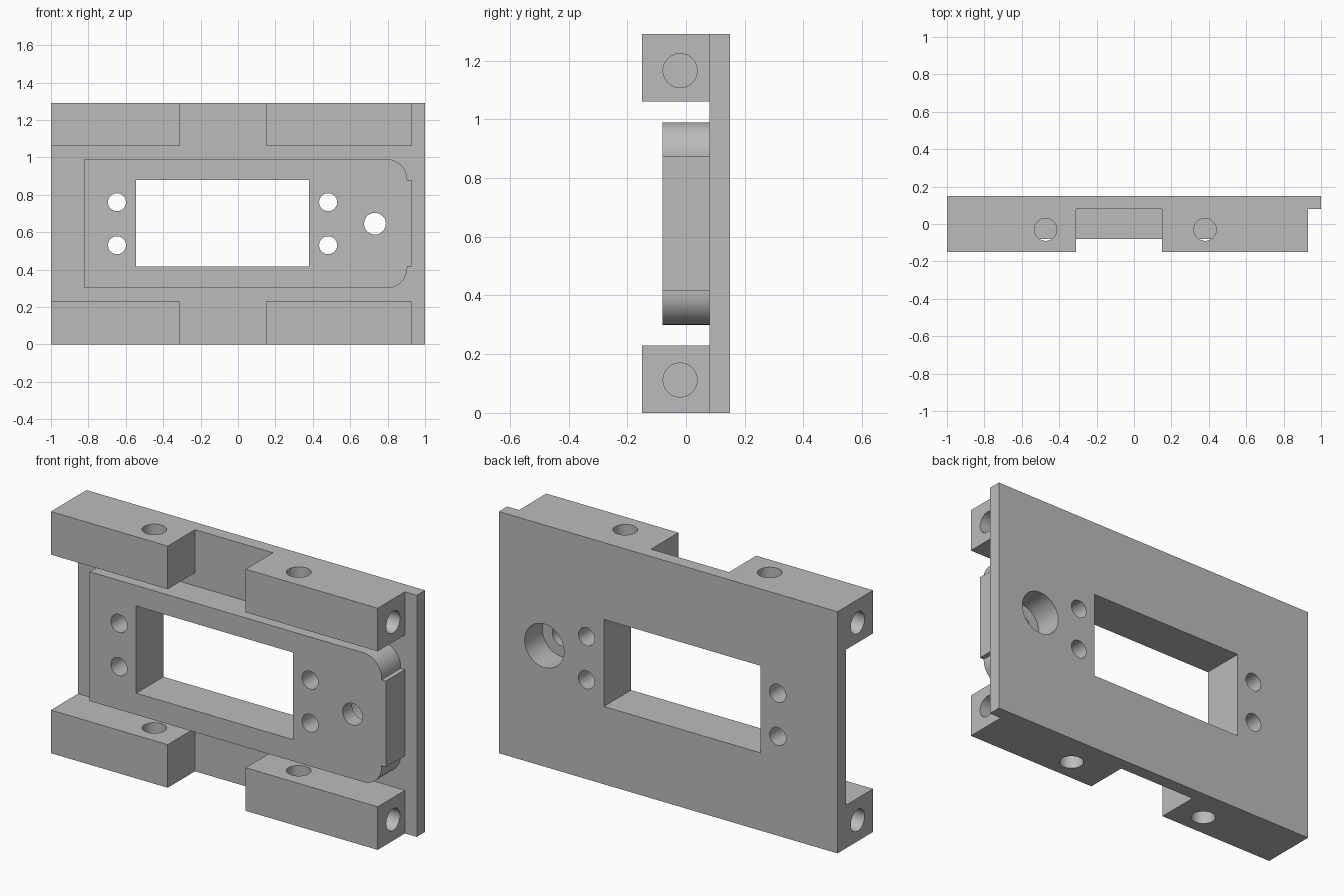
import bpy, math
from mathutils import Matrix, Vector

if "Cube" in bpy.data.objects:
    bpy.data.objects.remove(bpy.data.objects["Cube"], do_unlink=True)

grey = bpy.data.materials.new("plain grey")
grey.use_nodes = True
colour = (0.5, 0.5, 0.5, 1)
grey.diffuse_color = colour
grey.node_tree.nodes["Principled BSDF"].inputs["Base Color"].default_value = colour

HEIGHT, FRONT, BACK, STEP = 1.29, -0.15, 0.15, 0.08
MID = HEIGHT / 2


def prism(name, outline, y0, y1):
    """Extrude an x-z outline from y0 to y1."""
    n = len(outline)
    verts = [(x, y, z) for y in (y0, y1) for x, z in outline]
    faces = [tuple(range(n)), tuple(reversed(range(n, 2 * n)))]
    faces += [(i, i + n, (i + 1) % n + n, (i + 1) % n) for i in range(n)]
    mesh = bpy.data.meshes.new(name)
    mesh.from_pydata(verts, [], faces)
    mesh.materials.append(grey)
    ob = bpy.data.objects.new(name, mesh)
    bpy.context.collection.objects.link(ob)
    return ob


def box(name, x0, x1, y0, y1, z0, z1):
    return prism(name, [(x0, z0), (x1, z0), (x1, z1), (x0, z1)], y0, y1)


def rod(name, start, end, radius, sides=48):
    """Cylinder between two points, used as a drill."""
    a, b = Vector(start), Vector(end)
    ring = [(radius * math.cos(math.tau * i / sides),
             radius * math.sin(math.tau * i / sides)) for i in range(sides)]
    ob = prism(name, ring, 0, (b - a).length)
    turn = Vector((0, 1, 0)).rotation_difference(b - a).to_matrix().to_4x4()
    ob.data.transform(Matrix.Translation(a) @ turn)
    return ob


def combine(target, tool, operation):
    """Apply a boolean and discard the tool."""
    tool.hide_render = True
    mod = target.modifiers.new(operation.title(), 'BOOLEAN')
    mod.operation, mod.solver, mod.object = operation, 'EXACT', tool
    bpy.context.view_layer.objects.active = target
    bpy.ops.object.modifier_apply(modifier=mod.name)
    bpy.data.objects.remove(tool, do_unlink=True)


# Back plate
body = box("mounting_bracket", -1, 1, STEP, BACK, 0, HEIGHT)

# Four corner blocks along the bottom and top edges
for z0, z1 in ((0, 0.23), (1.06, HEIGHT)):
    for x0, x1 in ((-1, -0.31), (0.15, 0.93)):
        combine(body, box("corner_block", x0, x1, FRONT, 0.11, z0, z1), 'UNION')

# Raised central pad with rounded right corners and a shallow end tab
upper = [(0.93, 0.23), (0.905, 0.23)]
upper += [(0.795 + 0.11 * math.cos(a), 0.235 + 0.11 * math.sin(a))
          for a in (math.pi / 2 * i / 12 for i in range(13))]
upper.append((-0.82, 0.345))
outline = [(x, MID + z) for x, z in upper]
outline += [(x, MID - z) for x, z in reversed(upper)]
outline.reverse()
combine(body, prism("central_pad", outline, -0.08, 0.11), 'UNION')

# Central window
combine(body, box("window", -0.545, 0.38, -0.3, 0.3, 0.415, 0.88), 'DIFFERENCE')

# Four screw holes, then the counterbored shaft hole
drills = [((x, -0.3, MID + dz), (x, 0.3, MID + dz), 0.048)
          for x in (-0.647, 0.482) for dz in (-0.115, 0.115)]
drills += [((0.732, -0.3, MID), (0.732, 0.3, MID), 0.058),
           ((0.732, 0, MID), (0.732, 0.3, MID), 0.116)]

# Vertical bolt holes and horizontal bores through the corner blocks
for z0, z1 in ((-0.1, 0.26), (1.03, 1.4)):
    drills += [((x, -0.03, z0), (x, -0.03, z1), 0.06) for x in (-0.473, 0.38)]
for z in (0.112, 1.166):
    drills += [((-1.1, -0.02, z), (-0.65, -0.02, z), 0.058),
               ((0.1, -0.02, z), (1.1, -0.02, z), 0.058)]
for start, end, radius in drills:
    combine(body, rod("drill", start, end, radius), 'DIFFERENCE')

# Smooth bores and rounded corners, crisp edges elsewhere
bpy.ops.object.select_all(action='DESELECT')
body.select_set(True)
bpy.context.view_layer.objects.active = body
bpy.ops.object.shade_smooth_by_angle(angle=math.radians(30))
